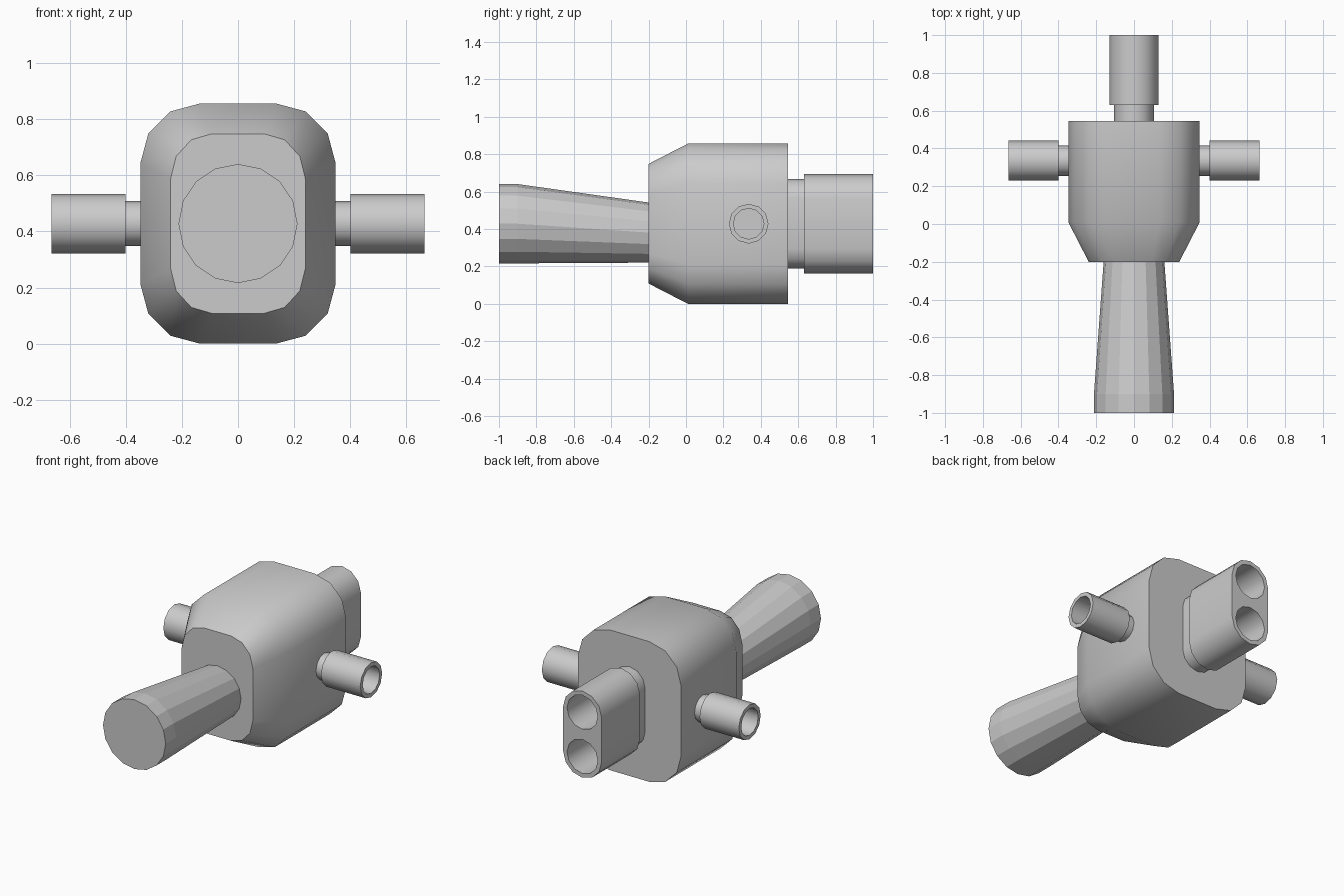
import bpy, bmesh, math
from mathutils import Vector

if "Cube" in bpy.data.objects:
    bpy.data.objects.remove(bpy.data.objects["Cube"])

CZ = 0.428  # height of the main axis


def loft(name, rings, smooth=40):
    """Skin a list of equal-length rings and cap both ends."""
    bm = bmesh.new()
    loops = [[bm.verts.new(p) for p in ring] for ring in rings]
    n = len(loops[0])
    for a, b in zip(loops, loops[1:]):
        for i in range(n):
            j = (i + 1) % n
            bm.faces.new((a[i], a[j], b[j], b[i]))
    bm.faces.new(loops[0])
    bm.faces.new(loops[-1])
    bmesh.ops.recalc_face_normals(bm, faces=bm.faces)
    mesh = bpy.data.meshes.new(name)
    bm.to_mesh(mesh)
    bm.free()
    obj = bpy.data.objects.new(name, mesh)
    bpy.context.collection.objects.link(obj)
    if smooth:
        shade(obj, smooth)
    return obj


def activate(obj):
    bpy.ops.object.select_all(action='DESELECT')
    obj.select_set(True)
    bpy.context.view_layer.objects.active = obj


def shade(obj, angle):
    activate(obj)
    bpy.ops.object.shade_smooth_by_angle(angle=math.radians(angle))


def round_rect(y, hx, hz, rx, rz, seg, z=CZ):
    """Rounded rectangle in the xz plane; full-width corners give a stadium."""
    pts = []
    for q, (sx, sz) in enumerate([(1, 1), (-1, 1), (-1, -1), (1, -1)]):
        for i in range(seg + 1):
            a = math.pi / 2 * (q + i / seg)
            p = Vector((sx * (hx - rx) + rx * math.cos(a), y,
                        z + sz * (hz - rz) + rz * math.sin(a)))
            if not pts or (p - pts[-1]).length > 1e-5:
                pts.append(p)
    if (pts[0] - pts[-1]).length < 1e-5:
        pts.pop()
    return pts


def circle_y(y, r, z, n):
    return [Vector((r * math.sin(math.tau * i / n), y,
                    z + r * math.cos(math.tau * i / n))) for i in range(n)]


def circle_x(x, r, n=12):
    return [Vector((x, 0.335 + r * math.sin(math.tau * i / n),
                    CZ + r * math.cos(math.tau * i / n))) for i in range(n)]


# Main body with tapered front
loft("body", [round_rect(-0.2, 0.24, 0.32, 0.147, 0.16, 3),
              round_rect(0.01, 0.348, CZ, 0.213, 0.213, 3),
              round_rect(0.545, 0.348, CZ, 0.213, 0.213, 3)])

# Faceted flaring handle, flat underneath
loft("handle", [circle_y(-1.0, 0.212, CZ, 16),
                circle_y(-0.9, 0.212, CZ, 16),
                circle_y(-0.19, 0.16, 0.38, 16)], smooth=0)

# Hollow side nozzles on stepped necks
nozzle = loft("side_nozzles", [circle_x(0.34, 0.08), circle_x(0.4, 0.08),
                               circle_x(0.4, 0.106), circle_x(0.665, 0.106),
                               circle_x(0.665, 0.082), circle_x(0.42, 0.082)])
mirror = nozzle.modifiers.new("mirror", 'MIRROR')
mirror.use_axis[0] = True

# Rear neck and double-bore outlet
loft("rear_neck", [round_rect(0.54, 0.105, 0.24, 0.105, 0.105, 3),
                   round_rect(0.635, 0.105, 0.24, 0.105, 0.105, 3)])
outlet = loft("rear_outlet", [round_rect(0.63, 0.13, 0.265, 0.13, 0.13, 3),
                              round_rect(1.0, 0.13, 0.265, 0.13, 0.13, 3)], 0)
for dz in (-0.135, 0.135):
    cutter = loft("bore_cutter", [circle_y(0.67, 0.104, CZ + dz, 12),
                                  circle_y(1.1, 0.104, CZ + dz, 12)], 0)
    cutter.hide_render = True
    mod = outlet.modifiers.new("bore", 'BOOLEAN')
    mod.operation = 'DIFFERENCE'
    mod.solver = 'EXACT'
    mod.object = cutter
    activate(outlet)
    bpy.ops.object.modifier_apply(modifier=mod.name)
    bpy.data.objects.remove(cutter)
shade(outlet, 40)
